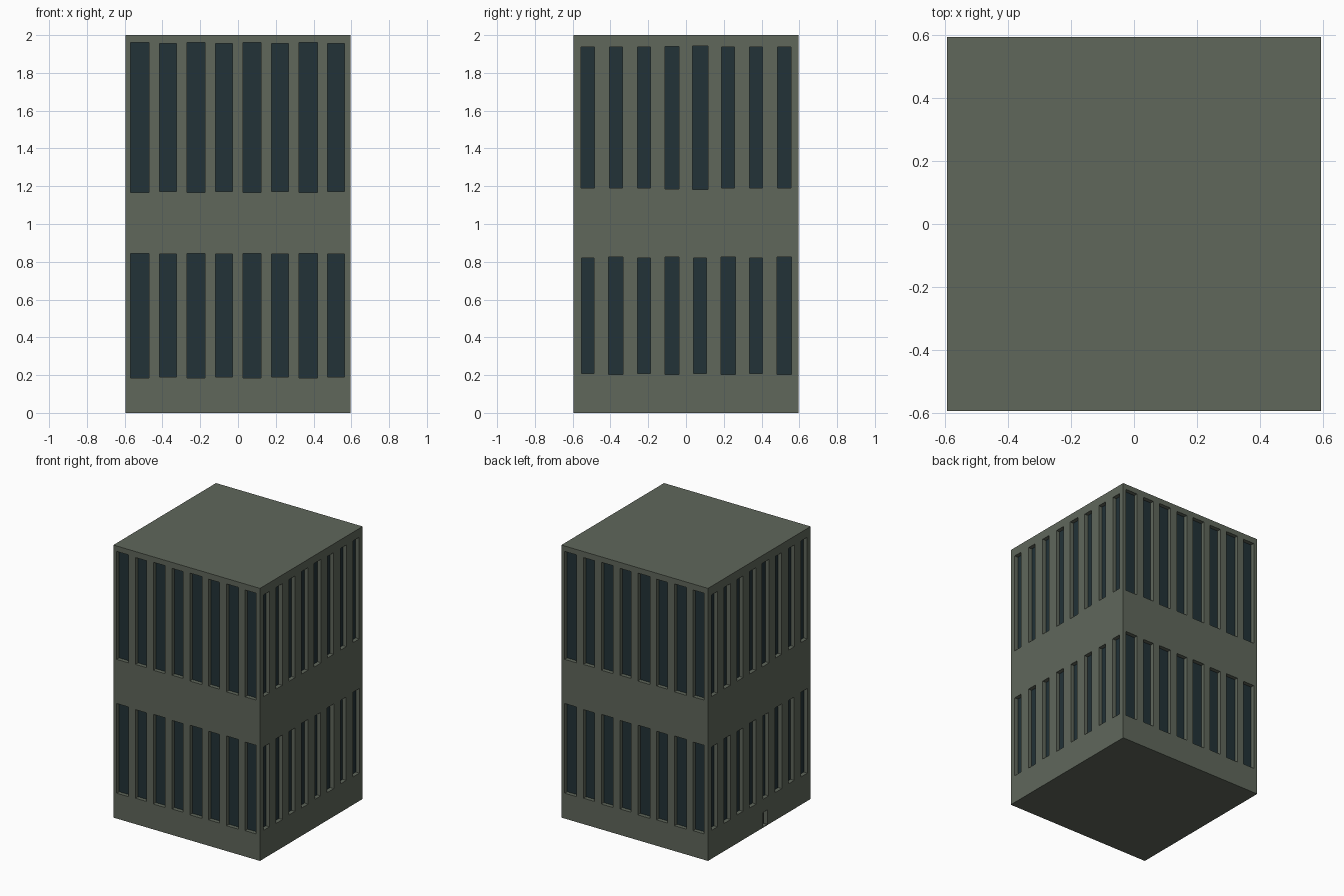
import bpy, bmesh
from mathutils import Matrix
from math import pi

if "Cube" in bpy.data.objects:
    bpy.data.objects.remove(bpy.data.objects["Cube"])

HALF, TOP, DEPTH, PITCH = 0.595, 2.0, 0.03, 0.1485


def material(name, rgb):
    m = bpy.data.materials.new(name)
    m.diffuse_color = (*rgb, 1)
    m.use_nodes = True
    m.node_tree.nodes["Principled BSDF"].inputs["Base Color"].default_value = m.diffuse_color
    return m


wall_mat = material("wall", (0.115, 0.135, 0.105))
glass_mat = material("glass", (0.016, 0.032, 0.038))
door_mat = material("door", (0.004, 0.004, 0.004))


def finish(bm, name, mat):
    mesh = bpy.data.meshes.new(name)
    bm.to_mesh(mesh)
    bm.free()
    mesh.materials.append(mat)
    ob = bpy.data.objects.new(name, mesh)
    bpy.context.collection.objects.link(ob)
    return ob


def add_box(bm, lo, hi, turn=Matrix()):
    size = [b - a for a, b in zip(lo, hi)]
    mid = [(a + b) / 2 for a, b in zip(lo, hi)]
    bmesh.ops.create_cube(
        bm, size=1, matrix=turn @ Matrix.Translation(mid) @ Matrix.Diagonal((*size, 1)))


def add_pane(bm, u0, u1, z0, z1, turn):
    y = -HALF + DEPTH - 0.001
    pts = [(u0, y, z0), (u1, y, z0), (u1, y, z1), (u0, y, z1)]
    quad = bm.faces.new([bm.verts.new(p) for p in pts])
    bmesh.ops.transform(bm, matrix=turn, space=Matrix(), verts=quad.verts)


# window rows: (middle height, half height, widths of the eight windows)
wide = [0.097, 0.09] * 4
slim = [0.068, 0.076] * 4
rows_wide = [(0.515, 0.325, wide), (1.564, 0.392, wide)]
rows_slim = [(0.515, 0.306, slim),
             (1.563, 0.373, [0.07, 0.07, 0.07, 0.076, 0.082, 0.07, 0.07, 0.07])]
sides = [("front", 0, rows_wide), ("right", 1, rows_slim),
         ("back", 2, rows_wide), ("left", 3, rows_slim)]

# tower block
bm = bmesh.new()
add_box(bm, (-HALF, -HALF, 0), (HALF, HALF, TOP))
tower = finish(bm, "tower_walls", wall_mat)

# window openings and panes, one side at a time
cut = bmesh.new()
for name, quarter, rows in sides:
    turn = Matrix.Rotation(quarter * pi / 2, 4, 'Z')
    panes = bmesh.new()
    for mid, half, widths in rows:
        for i, w in enumerate(widths):
            u = (i - 3.5) * PITCH
            # wider windows are also slightly taller
            h = half + (w - min(widths)) * 0.6
            add_box(cut, (u - w / 2, -HALF - 0.05, mid - h),
                    (u + w / 2, -HALF + DEPTH, mid + h), turn)
            add_pane(panes, u - w / 2, u + w / 2, mid - h, mid + h, turn)
    finish(panes, name + "_windows", glass_mat)

# small door at the foot of the left side
turn = Matrix.Rotation(3 * pi / 2, 4, 'Z')
add_box(cut, (0.045, -HALF - 0.05, 0.006), (0.093, -HALF + DEPTH, 0.112), turn)
door = bmesh.new()
add_pane(door, 0.045, 0.093, 0.006, 0.112, turn)
finish(door, "door", door_mat)

# carve the openings out of the walls
cutter = finish(cut, "opening_cutter", wall_mat)
cutter.hide_render = True
mod = tower.modifiers.new("openings", 'BOOLEAN')
mod.operation = 'DIFFERENCE'
mod.solver = 'EXACT'
mod.object = cutter
bpy.context.view_layer.objects.active = tower
tower.select_set(True)
bpy.ops.object.modifier_apply(modifier=mod.name)
bpy.data.objects.remove(cutter)
